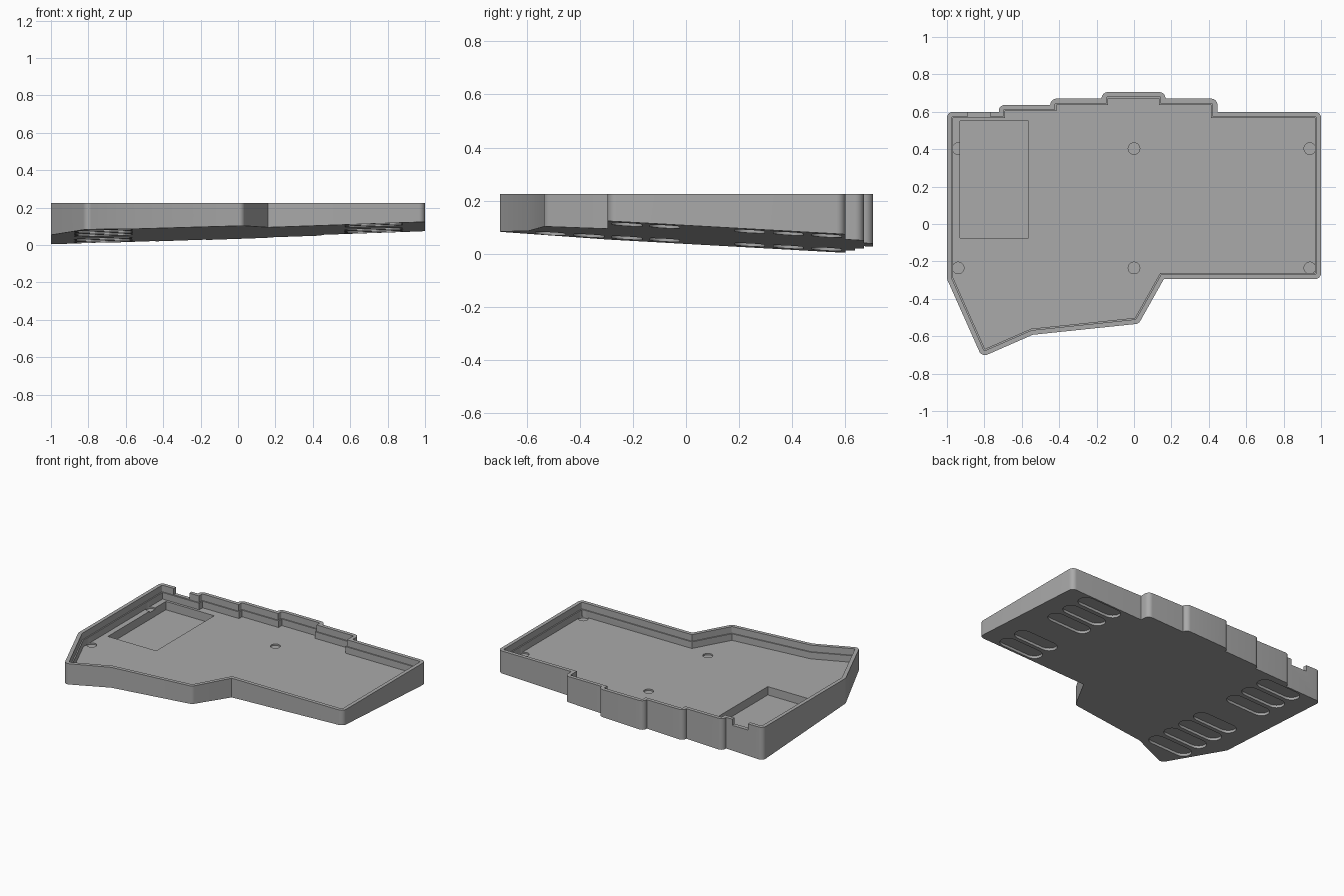
import bpy, bmesh, math
from mathutils import Vector

cube = bpy.data.objects.get("Cube")
if cube:
    bpy.data.objects.remove(cube, do_unlink=True)

TOP, LEDGE, FLOOR, POCKET = 0.225, 0.18, 0.135, 0.078
WALL, LIP, SLOT_DEPTH = 0.033, 0.008, 0.018

grey = bpy.data.materials.new("plain grey")
grey.use_nodes = True
grey.diffuse_color = (0.4, 0.4, 0.4, 1)
grey.node_tree.nodes["Principled BSDF"].inputs["Base Color"].default_value = (0.4, 0.4, 0.4, 1)

# Inner cavity outline, counter-clockwise
CAVITY = [(-.967, .567), (-.967, -.287), (-.797, -.668), (-.55, -.56), (.005, -.502),
          (.14, -.262), (.967, -.262), (.967, .567), (.413, .567), (.413, .637),
          (.135, .637), (.135, .672), (-.14, .672), (-.14, .637), (-.415, .637),
          (-.415, .604), (-.69, .604), (-.69, .567)]


def underside(x, y):
    """Height of the sloping underside."""
    return 0.072 + 0.035 * x - 0.056 * y


def offset(points, d, steps=8):
    """Grow an outline: convex corners become arcs, concave ones stay sharp."""
    out = []
    for i, p in enumerate(points):
        p, a, b = Vector(p), Vector(points[i - 1]), Vector(points[(i + 1) % len(points)])
        e, f = (p - a).normalized(), (b - p).normalized()
        n, m = Vector((e.y, -e.x)), Vector((f.y, -f.x))
        turn = math.atan2(e.x * f.y - e.y * f.x, e.dot(f))
        if turn < 0:
            out.append(p + (n + m) * d / (1 + n.dot(m)))
        else:
            start = math.atan2(n.y, n.x)
            for k in range(steps + 1):
                t = start + turn * k / steps
                out.append(p + Vector((math.cos(t), math.sin(t))) * d)
    return out


def prism(name, outline, low, high):
    """Solid between two height functions or constants."""
    at = lambda h, p: h(p[0], p[1]) if callable(h) else h
    bm = bmesh.new()
    lo = [bm.verts.new((p[0], p[1], at(low, p))) for p in outline]
    hi = [bm.verts.new((p[0], p[1], at(high, p))) for p in outline]
    bm.faces.new(lo[::-1])
    bm.faces.new(hi)
    for i in range(len(lo)):
        j = (i + 1) % len(lo)
        bm.faces.new((lo[i], lo[j], hi[j], hi[i]))
    bmesh.ops.recalc_face_normals(bm, faces=bm.faces)
    mesh = bpy.data.meshes.new(name)
    bm.to_mesh(mesh)
    bm.free()
    mesh.materials.append(grey)
    ob = bpy.data.objects.new(name, mesh)
    bpy.context.collection.objects.link(ob)
    return ob


def rect(x0, x1, y0, y1):
    return [(x0, y0), (x1, y0), (x1, y1), (x0, y1)]


def capsule(x, y, half, r, n=12):
    pts = []
    for side, start in ((1, -math.pi / 2), (-1, math.pi / 2)):
        for k in range(n + 1):
            t = start + math.pi * k / n
            pts.append((x + side * half + r * math.cos(t), y + r * math.sin(t)))
    return pts


def circle(x, y, r, n=32):
    return [(x + r * math.cos(math.tau * k / n), y + r * math.sin(math.tau * k / n)) for k in range(n)]


# Outer shell, level on top and sloping underneath
case = prism("tray_case", offset(CAVITY, WALL), underside, TOP)

# Cavity, stepped lip, battery pocket and cable notch
cutters = [
    prism("cavity_cutter", CAVITY, FLOOR, TOP + 0.1),
    prism("lip_cutter", offset(CAVITY, LIP), LEDGE, TOP + 0.11),
    prism("pocket_cutter", rect(-.93, -.565, -.075, .55), POCKET, FLOOR + 0.02),
    prism("notch_cutter", rect(-.888, -.77, .55, .65), LEDGE + 0.003, TOP + 0.12),
]

# Screw recesses in the floor
for x in (-.94, 0, .94):
    for y in (-.235, .403):
        cutters.append(prism("screw_cutter", circle(x, y, .031), FLOOR - .01, LEDGE - .012))

# Rounded foot slots under both ends
for x, rows in ((-.72, (-.51, -.365, -.222, -.08, .24, .385, .53)),
                (.725, (-.222, -.08, .24, .385, .53))):
    for y in rows:
        cutters.append(prism("slot_cutter", capsule(x, y, .1, .056),
                             lambda a, b: underside(a, b) - 0.05,
                             lambda a, b: underside(a, b) + SLOT_DEPTH))

for cutter in cutters:
    cutter.hide_render = True
    mod = case.modifiers.new(cutter.name, 'BOOLEAN')
    mod.operation = 'DIFFERENCE'
    mod.solver = 'EXACT'
    mod.object = cutter

# Bake the cuts and drop the cutters
bpy.context.view_layer.update()
graph = bpy.context.evaluated_depsgraph_get()
baked = bpy.data.meshes.new_from_object(case.evaluated_get(graph))
case.modifiers.clear()
case.data = baked
for cutter in cutters:
    bpy.data.objects.remove(cutter, do_unlink=True)

bpy.ops.object.select_all(action='DESELECT')
case.select_set(True)
bpy.context.view_layer.objects.active = case
bpy.ops.object.shade_smooth_by_angle(angle=math.radians(30))
